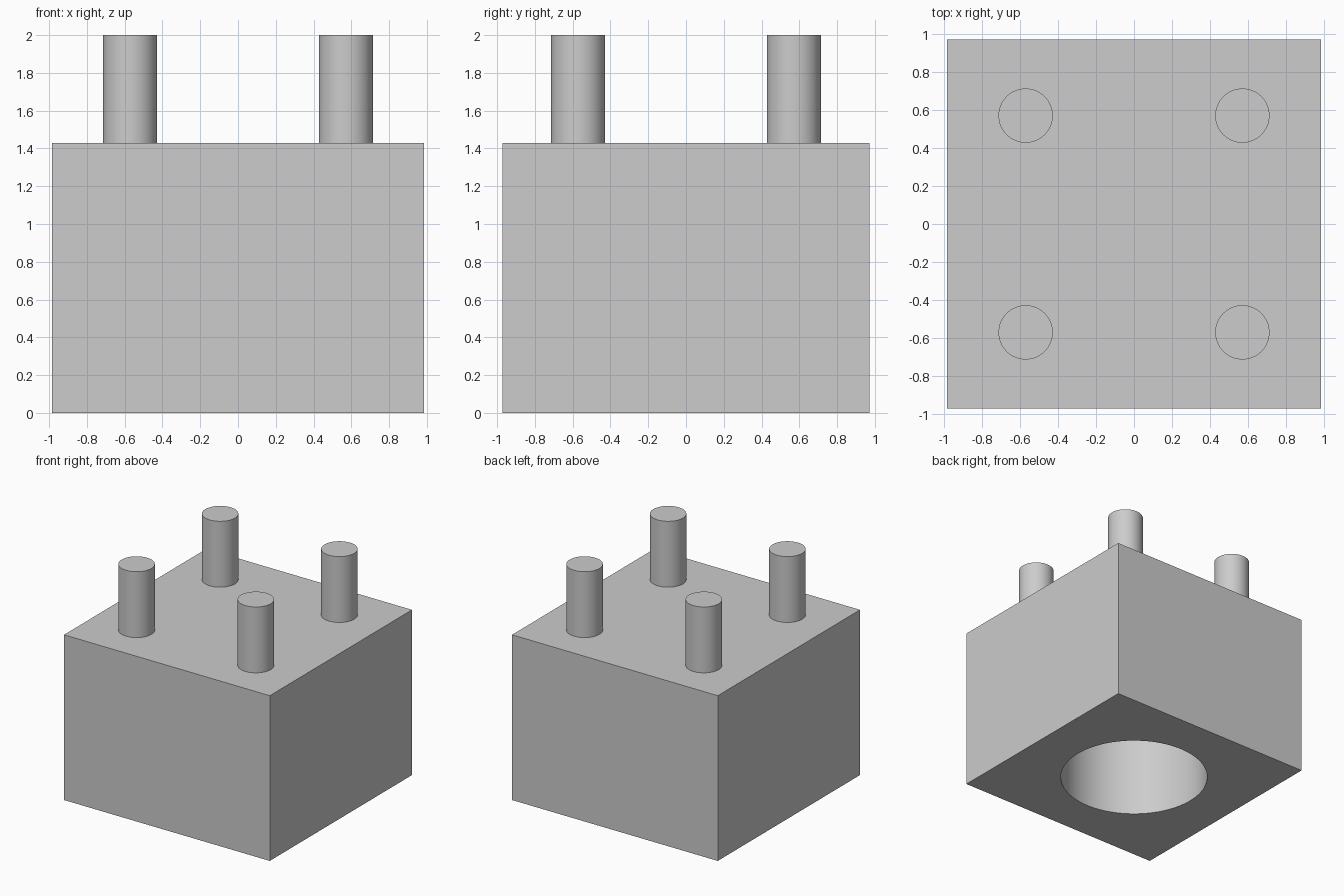
import bpy
import math

default_cube = bpy.data.objects.get("Cube")
if default_cube:
    bpy.data.objects.remove(default_cube, do_unlink=True)

WIDTH, DEPTH, HEIGHT = 1.97, 1.945, 1.43
PEG_RADIUS, PEG_OFFSET, TOP = 0.143, 0.571, 2.0
BORE_RADIUS, BORE_DEPTH = 0.603, 1.14

grey = bpy.data.materials.new("light grey")
grey.use_nodes = True
colour = (0.604, 0.604, 0.604, 1)
grey.diffuse_color = colour
grey.node_tree.nodes["Principled BSDF"].inputs["Base Color"].default_value = colour


def cylinder(name, radius, bottom, top, x=0, y=0, sides=64):
    bpy.ops.mesh.primitive_cylinder_add(
        vertices=sides, radius=radius, depth=top - bottom,
        location=(x, y, (bottom + top) / 2))
    obj = bpy.context.object
    obj.name = name
    obj.data.materials.append(grey)
    return obj


def smooth(obj):
    bpy.ops.object.select_all(action="DESELECT")
    obj.select_set(True)
    bpy.context.view_layer.objects.active = obj
    bpy.ops.object.shade_smooth_by_angle(angle=math.radians(30))


# Solid block
bpy.ops.mesh.primitive_cube_add(size=1, location=(0, 0, HEIGHT / 2))
block = bpy.context.object
block.name = "block"
block.scale = (WIDTH, DEPTH, HEIGHT)
bpy.ops.object.transform_apply(location=False, rotation=False, scale=True)
block.data.materials.append(grey)

# Blind round bore in the underside
cutter = cylinder("bore_cutter", BORE_RADIUS, -0.2, BORE_DEPTH, sides=96)
cutter.hide_render = True
bore = block.modifiers.new("bore", "BOOLEAN")
bore.operation = "DIFFERENCE"
bore.solver = "EXACT"
bore.object = cutter
bpy.context.view_layer.objects.active = block
bpy.ops.object.modifier_apply(modifier=bore.name)
bpy.data.objects.remove(cutter, do_unlink=True)
smooth(block)

# Four pegs standing on the top
for row, sy in (("front", -1), ("back", 1)):
    for side, sx in (("right", -1), ("left", 1)):
        peg = cylinder(f"{row}_{side}_peg", PEG_RADIUS, HEIGHT, TOP,
                       sx * PEG_OFFSET, sy * PEG_OFFSET)
        smooth(peg)
